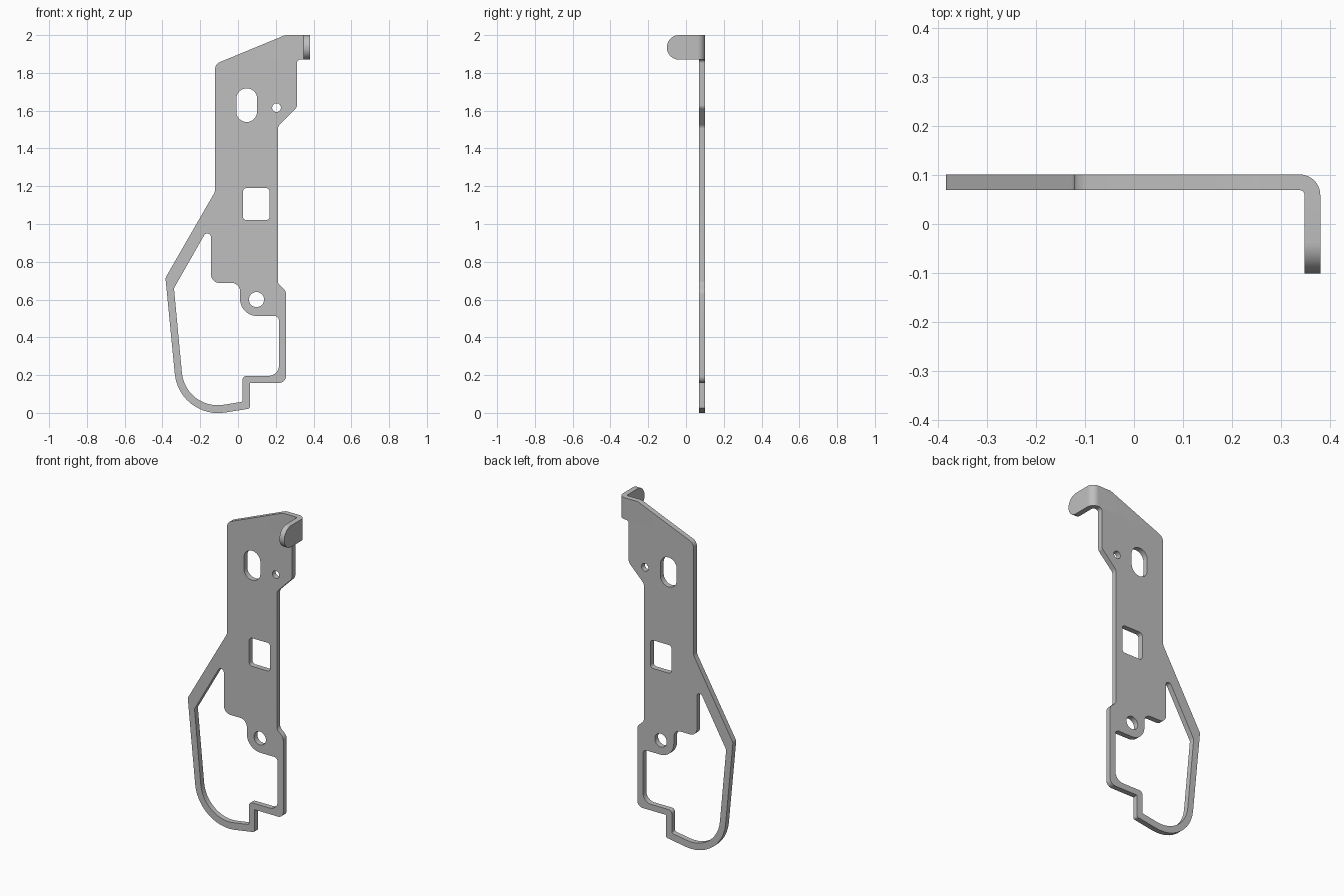
import bpy, bmesh, math
from mathutils import Vector

if "Cube" in bpy.data.objects:
    bpy.data.objects.remove(bpy.data.objects["Cube"], do_unlink=True)

BACK, THICK = 0.101, 0.032          # sheet back face and thickness
BEND_X, BEND_Y, BEND_LEN = 0.338, 0.059, 0.04
TAB_END = BEND_X + BEND_LEN + BEND_Y + BACK


def rounded(corners):
    """Round each (x, z, radius) corner of a closed outline."""
    pts = []
    for i, (x, z, r) in enumerate(corners):
        p = Vector((x, z))
        a = (Vector(corners[i - 1][:2]) - p).normalized()
        b = (Vector(corners[(i + 1) % len(corners)][:2]) - p).normalized()
        if r == 0:
            pts.append(p)
            continue
        half = a.angle(b) / 2
        centre = p + (a + b).normalized() * (r / math.sin(half))
        start = p + a * (r / math.tan(half)) - centre
        end = p + b * (r / math.tan(half)) - centre
        sweep = math.pi - 2 * half
        steps = max(3, math.ceil(sweep / math.radians(8)))
        for k in range(steps + 1):
            t = k / steps
            v = (start * math.sin((1 - t) * sweep) + end * math.sin(t * sweep)) / math.sin(sweep)
            pts.append(centre + v)
    return pts


def slot(x, z, r, half_height=0):
    """Circle, or an upright slot when half_height is given."""
    pts = []
    for k in range(40):
        a = 2 * math.pi * (k + 0.5) / 40
        side = half_height if math.sin(a) > 0 else -half_height
        pts.append(Vector((x + r * math.cos(a), z + r * math.sin(a) + side)))
    return pts


# Outer edge of the flat sheet, with the tab unfolded to the right
outer = rounded([
    (TAB_END, 2.0, 0.064), (0.25, 2.0, 0.05), (-0.121, 1.847, 0.04),
    (-0.121, 1.172, 0.06), (-0.384, 0.715, 0.03), (-0.311, -0.037, 0.23),
    (0.063, 0.023, 0.012), (0.063, 0.159, 0), (0.254, 0.159, 0.035),
    (0.254, 0.645, 0.04), (0.211, 0.685, 0.03), (0.211, 1.516, 0.03),
    (0.312, 1.618, 0.03), (0.312, 1.87, 0.018), (TAB_END, 1.87, 0.064)])

# Large opening inside the loop handle
opening = rounded([
    (-0.143, 1.004, 0.0195), (-0.143, 0.688, 0.045), (0.011, 0.688, 0.045),
    (0.011, 0.513, 0.09), (0.217, 0.513, 0.025), (0.217, 0.196, 0.055),
    (0.024, 0.196, 0.022), (0.024, 0.059, 0.01), (-0.278, 0.011, 0.19),
    (-0.339, 0.66, 0.02)])

# Square window, long slot and two round holes
window = rounded([(0.026, 1.02, 0.02), (0.167, 1.02, 0.02),
                  (0.167, 1.19, 0.02), (0.026, 1.19, 0.02)])
holes = [opening, window, slot(0.046, 1.629, 0.055, 0.034),
         slot(0.204, 1.616, 0.023), slot(0.098, 0.6, 0.04)]

# Fill the outlines as a flat sheet with thickness
curve = bpy.data.curves.new("plate_outline", "CURVE")
curve.dimensions = "2D"
curve.fill_mode = "BOTH"
curve.extrude = THICK / 2
for outline in [outer] + holes:
    spline = curve.splines.new("POLY")
    spline.points.add(len(outline) - 1)
    for point, p in zip(spline.points, outline):
        point.co = (p.x, p.y, 0, 1)
    spline.use_cyclic_u = True
helper = bpy.data.objects.new("plate_outline", curve)
bpy.context.collection.objects.link(helper)
bpy.context.view_layer.update()
mesh = bpy.data.meshes.new_from_object(
    helper.evaluated_get(bpy.context.evaluated_depsgraph_get()))
bpy.data.objects.remove(helper, do_unlink=True)

# Cut the bend zone into strips, stand the sheet up and fold the tab forward
bm = bmesh.new()
bm.from_mesh(mesh)
bmesh.ops.remove_doubles(bm, verts=bm.verts, dist=0.0001)
STRIPS = 10
for k in range(STRIPS + 1):
    bmesh.ops.bisect_plane(
        bm, geom=bm.verts[:] + bm.edges[:] + bm.faces[:], dist=0.00001,
        plane_co=(BEND_X + BEND_LEN * k / STRIPS, 0, 0), plane_no=(1, 0, 0))
for v in bm.verts:
    x, z, y = v.co.x, v.co.y, BACK - THICK / 2 - v.co.z
    s = x - BEND_X
    if s > 0:
        r = y - BEND_Y
        a = min(s / BEND_LEN, 1) * math.pi / 2
        x = BEND_X + r * math.sin(a)
        y = BEND_Y + r * math.cos(a) - max(s - BEND_LEN, 0)
    v.co = (x, y, z)
bmesh.ops.recalc_face_normals(bm, faces=bm.faces)
bm.to_mesh(mesh)
bm.free()

# Grey metal
metal = bpy.data.materials.new("grey_metal")
metal.use_nodes = True
colour = (0.52, 0.52, 0.52, 1)
metal.diffuse_color = colour
metal.node_tree.nodes["Principled BSDF"].inputs["Base Color"].default_value = colour
mesh.materials.clear()
mesh.materials.append(metal)
for f in mesh.polygons:
    f.material_index = 0

bracket = bpy.data.objects.new("bent_bracket_plate", mesh)
bpy.context.collection.objects.link(bracket)
bpy.ops.object.select_all(action="DESELECT")
bracket.select_set(True)
bpy.context.view_layer.objects.active = bracket
bpy.ops.object.shade_smooth_by_angle(angle=math.radians(30))
